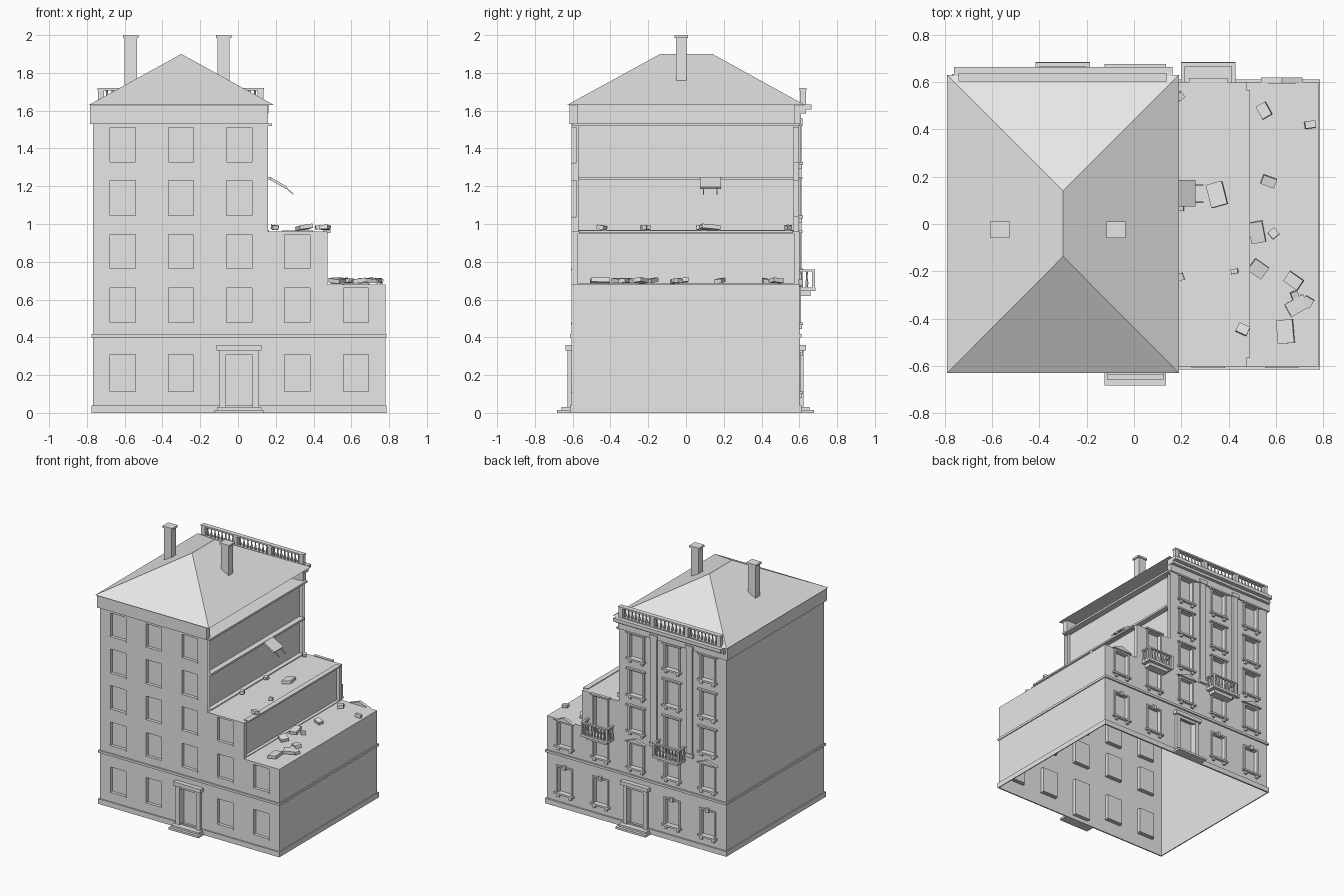
import bpy, bmesh, random
from math import radians, sin, cos, pi
from mathutils import Matrix, Euler

random.seed(4)
if "Cube" in bpy.data.objects:
    bpy.data.objects.remove(bpy.data.objects["Cube"], do_unlink=True)

stone = bpy.data.materials.new("pale_grey_stone")
stone.use_nodes = True
grey = (0.8, 0.8, 0.8, 1)
stone.diffuse_color = grey
stone.node_tree.nodes["Principled BSDF"].inputs["Base Color"].default_value = grey


def box(bm, x0, x1, y0, y1, z0, z1):
    m = Matrix.Translation(((x0 + x1) / 2, (y0 + y1) / 2, (z0 + z1) / 2))
    bmesh.ops.create_cube(bm, size=1, matrix=m @ Matrix.Diagonal((x1 - x0, y1 - y0, z1 - z0, 1)))


def tilted(bm, loc, size, rot):
    m = Matrix.Translation(loc) @ Euler([radians(a) for a in rot]).to_matrix().to_4x4()
    bmesh.ops.create_cube(bm, size=1, matrix=m @ Matrix.Diagonal((*size, 1)))


def prism(bm, outline, y0, y1):
    """Extrude an outline in the xz plane along y."""
    face = bm.faces.new([bm.verts.new((x, y0, z)) for x, z in outline])
    ext = bmesh.ops.extrude_face_region(bm, geom=[face])
    verts = [v for v in ext["geom"] if isinstance(v, bmesh.types.BMVert)]
    bmesh.ops.translate(bm, verts=verts, vec=(0, y1 - y0, 0))
    bm.faces.new([bm.verts.new((x, y0, z)) for x, z in outline])
    bmesh.ops.remove_doubles(bm, verts=bm.verts, dist=1e-5)


def baluster(bm, x, y, z0, z1):
    """Small turned post from stacked rings."""
    rings = []
    for t, r in ((0, .007), (.3, .009), (.65, .004), (1, .007)):
        rings.append([bm.verts.new((x + r * cos(k * pi / 3), y + r * sin(k * pi / 3),
                                    z0 + t * (z1 - z0))) for k in range(6)])
    for a, b in zip(rings, rings[1:]):
        for k in range(6):
            bm.faces.new((a[k], a[(k + 1) % 6], b[(k + 1) % 6], b[k]))


def make(name, bm):
    bmesh.ops.recalc_face_normals(bm, faces=bm.faces)
    mesh = bpy.data.meshes.new(name)
    bm.to_mesh(mesh)
    bm.free()
    mesh.materials.append(stone)
    ob = bpy.data.objects.new(name, mesh)
    bpy.context.scene.collection.objects.link(ob)
    return ob


# Window layout
COLS = [-.61, -.302, .006, .314, .625]
ROWS = [(.11, .31, 5), (.475, .66, 5), (.76, .945, 4), (1.04, 1.23, 3), (1.325, 1.51, 3)]
DOOR = COLS[2]
HALF = .067
FRONT, BACK = -.605, .60
LEFT, RIGHT, BREAK = -.768, .78, .16
windows = [(r, x, z0, z1) for r, (z0, z1, n) in enumerate(ROWS)
           for x in COLS[:n] if not (r == 0 and x == DOOR)]
balconies = [COLS[1], COLS[3]]

# Stepped building body with recessed windows, doors and broken rooms
bm = bmesh.new()
prism(bm, [(LEFT, 0), (RIGHT, 0), (RIGHT, .68), (.475, .68), (.475, .96),
           (BREAK, .96), (BREAK, 1.53), (LEFT, 1.53)], FRONT, BACK)
body = make("building_body", bm)
bm = bmesh.new()
for r, x, z0, z1 in windows:
    box(bm, x - HALF, x + HALF, FRONT - .05, FRONT + .027, z0, z1)
    low = .66 if r == 2 and x in balconies else z0
    box(bm, x - HALF + .01, x + HALF - .01, BACK - .027, BACK + .05, low, z1)
box(bm, DOOR - .07, DOOR + .07, FRONT - .05, FRONT + .03, .03, .325)
box(bm, DOOR - .07, DOOR + .07, BACK - .03, BACK + .05, .03, .325)
for x, z0, z1 in ((.13, .965, 1.235), (.13, 1.25, 1.52), (.45, .685, .95)):
    box(bm, x, x + .1, -.572, .572, z0, z1)
cutter = make("opening_cutter", bm)
cutter.hide_render = True
mod = body.modifiers.new("openings", "BOOLEAN")
mod.object, mod.operation, mod.solver = cutter, "DIFFERENCE", "EXACT"
graph = bpy.context.evaluated_depsgraph_get()
cut_mesh = bpy.data.meshes.new_from_object(body.evaluated_get(graph))
body.modifiers.clear()
body.data = cut_mesh
bpy.data.objects.remove(cutter, do_unlink=True)

# Hollow shell: open underneath and at the broken wall ends
bm = bmesh.new()
bm.from_mesh(cut_mesh)
gone = []
for f in bm.faces:
    c = f.calc_center_median()
    if (f.normal.z < -.9 and c.z < .001) or (f.normal.x > .9 and abs(c.x - BREAK) < .001):
        gone.append(f)
bmesh.ops.delete(bm, geom=gone, context="FACES")
bm.to_mesh(cut_mesh)
bm.free()

# Broken floor slabs
bm = bmesh.new()
box(bm, .45, .49, -.567, .567, .953, .966)
box(bm, .12, .165, -.572, .572, .955, .967)
box(bm, .12, .172, -.572, .572, 1.235, 1.25)
box(bm, .12, .18, -.6, .6, 1.518, 1.533)
make("floor_slabs", bm)

# Plinth and string course, as bands around the hollow walls
for name, z0, z1 in (("plinth", 0, .04), ("string_course", .4, .418)):
    bm = bmesh.new()
    x0, x1, y0, y1 = LEFT - .008, RIGHT + .007, FRONT - .01, BACK + .012
    box(bm, x0, x1, y0, FRONT, z0, z1)
    box(bm, x0, x1, BACK, y1, z0, z1)
    box(bm, x0, LEFT, FRONT, BACK, z0, z1)
    box(bm, RIGHT, x1, FRONT, BACK, z0, z1)
    make(name, bm)

# Attic walls, open on the broken side
bm = bmesh.new()
box(bm, -.783, BREAK, FRONT - .013, -.572, 1.53, 1.632)
box(bm, -.783, BREAK, .572, .61, 1.53, 1.632)
box(bm, -.783, -.74, -.572, .572, 1.53, 1.632)
make("attic_walls", bm)

# Hipped roof
bm = bmesh.new()
eaves = [bm.verts.new((x, y, 1.63)) for x, y in ((-.79, -.63), (.19, -.63), (.19, .63), (-.79, .63))]
a, b = bm.verts.new((-.3, -.137, 1.9)), bm.verts.new((-.3, .14, 1.9))
e = eaves
for f in ((e[0], e[1], a), (e[1], e[2], b, a), (e[2], e[3], b), (e[3], e[0], a, b), e[::-1]):
    bm.faces.new(f)
make("hip_roof", bm)

# Chimneys
bm = bmesh.new()
for x in (-.568, -.076):
    box(bm, x - .032, x + .032, -.053, .003, 1.64, 1.985)
    box(bm, x - .041, x + .041, -.06, .01, 1.985, 2.0)
make("chimneys", bm)

# Front window sills
bm = bmesh.new()
for r, x, z0, z1 in windows:
    box(bm, x - HALF - .004, x + HALF + .004, FRONT - .004, FRONT + .02, z0 - .006, z0 + .004)
make("front_sills", bm)

# Back window surrounds with sills, brackets and hoods
bm = bmesh.new()
for r, x, z0, z1 in windows:
    y0 = BACK - .005
    w = HALF - .01
    door_like = r == 2 and x in balconies
    low = .66 if door_like else z0
    for s in (-1, 1):
        jamb = sorted((x + s * w, x + s * (w + .014)))
        box(bm, *jamb, y0, BACK + .008, low, z1)
        if not door_like:
            c = x + s * (w - .005)
            box(bm, c - .01, c + .01, y0, BACK + .014, z0 - .032, z0 - .008)
    box(bm, x - w - .014, x + w + .014, y0, BACK + .008, z1, z1 + .012)
    if not door_like:
        box(bm, x - w - .025, x + w + .025, y0, BACK + .02, z0 - .01, z0 + .004)
    if r == 0:
        box(bm, x - .014, x + .014, y0, BACK + .016, z1 - .01, z1 + .022)
    elif r == 1 and x not in balconies:
        prism(bm, [(x - .088, z1 + .015), (x + .088, z1 + .015), (x, z1 + .048)], y0, BACK + .02)
    elif r > 1:
        box(bm, x - w - .025, x + w + .025, y0, BACK + .018, z1 + .008, z1 + .02)
make("back_window_surrounds", bm)

# Doorways with surround, lintel and steps on both sides
for name, wall, s in (("front_doorway", FRONT, -1), ("back_doorway", BACK, 1)):
    bm = bmesh.new()

    def out(x0, x1, depth, z0, z1):
        box(bm, x0, x1, *sorted((wall, wall + s * depth)), z0, z1)
    for side in (-1, 1):
        out(*sorted((DOOR + side * .07, DOOR + side * .104)), .022, 0, .33)
    out(DOOR - .104, DOOR + .104, .018, .31, .335)
    out(DOOR - .119, DOOR + .119, .034, .33, .36)
    out(DOOR - .118, DOOR + .118, .055, 0, .03)
    out(DOOR - .13, DOOR + .13, .077, 0, .016)
    make(name, bm)

# Pilasters on the back wall
bm = bmesh.new()
for x in (-.456, -.148):
    box(bm, x - .026, x + .026, BACK - .005, BACK + .012, .7, 1.56)
    for z in (.69, 1.53):
        box(bm, x - .034, x + .034, BACK - .005, BACK + .018, z, z + .03)
make("back_pilasters", bm)

# Back cornice
bm = bmesh.new()
box(bm, -.77, .162, BACK - .02, .635, 1.585, 1.605)
box(bm, -.762, .162, BACK - .02, .665, 1.605, 1.632)
make("back_cornice", bm)

# Roof balustrade
bm = bmesh.new()
posts = [-.725, -.448, -.152, .12]
for x in posts:
    box(bm, x - .016, x + .016, .604, .636, 1.62, 1.71)
box(bm, posts[0], posts[-1], .606, .634, 1.63, 1.64)
box(bm, posts[0] - .018, posts[-1] + .018, .602, .638, 1.708, 1.72)
for p, q in zip(posts, posts[1:]):
    for k in range(1, 9):
        baluster(bm, p + (q - p) * k / 9, .62, 1.638, 1.71)
make("roof_balustrade", bm)

# Balconies
for name, x in zip(("right_balcony", "left_balcony"), balconies):
    bm = bmesh.new()
    box(bm, x - .115, x + .115, BACK - .005, .685, .645, .664)
    box(bm, x - .085, x + .085, BACK - .005, .66, .62, .645)
    box(bm, x - .115, x + .115, .666, .684, .748, .758)
    for s in (-1, 1):
        side = sorted((x + s * .099, x + s * .115))
        box(bm, *side, BACK - .005, .684, .748, .758)
        box(bm, *side, .668, .684, .66, .75)
        for y in (.612, .64):
            baluster(bm, x + s * .107, y, .662, .75)
    for k in range(-3, 4):
        baluster(bm, x + k * .027, .675, .662, .75)
    make(name, bm)

# Hanging broken slab with bent bars
bm = bmesh.new()
tilted(bm, (.212, .13, 1.217), (.105, .113, .014), (0, 30, 0))
for y in (.092, .165):
    tilted(bm, (.27, y, 1.178), (.06, .006, .006), (0, 42, 0))
make("hanging_slab", bm)

# Rubble on the two broken floors: x, y, width, depth, turn
bm = bmesh.new()
upper = [(.35, .125, .07, .1, 15), (.425, -.2, .03, .02, 10), (.46, -.445, .05, .04, -25),
         (.195, .54, .03, .03, 40), (.195, .07, .03, .03, 0), (.195, -.225, .03, .03, 20)]
lower = [(.55, .48, .045, .06, 30), (.745, .42, .045, .03, 8), (.57, .18, .06, .04, -20),
         (.52, -.035, .06, .09, 10), (.59, -.04, .035, .035, 40), (.525, -.19, .07, .06, -35),
         (.675, -.24, .07, .05, -35), (.69, -.345, .09, .06, 30), (.735, -.33, .04, .04, 60),
         (.64, -.455, .07, .1, 5), (.68, -.3, .03, .03, 20)]
for pieces, z in ((upper, .982), (lower, .7)):
    for x, y, w, d, turn in pieces:
        tilt = (random.uniform(-10, 10), random.uniform(-10, 10), turn)
        tilted(bm, (x, y, z), (w, d, .022), tilt)
make("rubble", bm)
